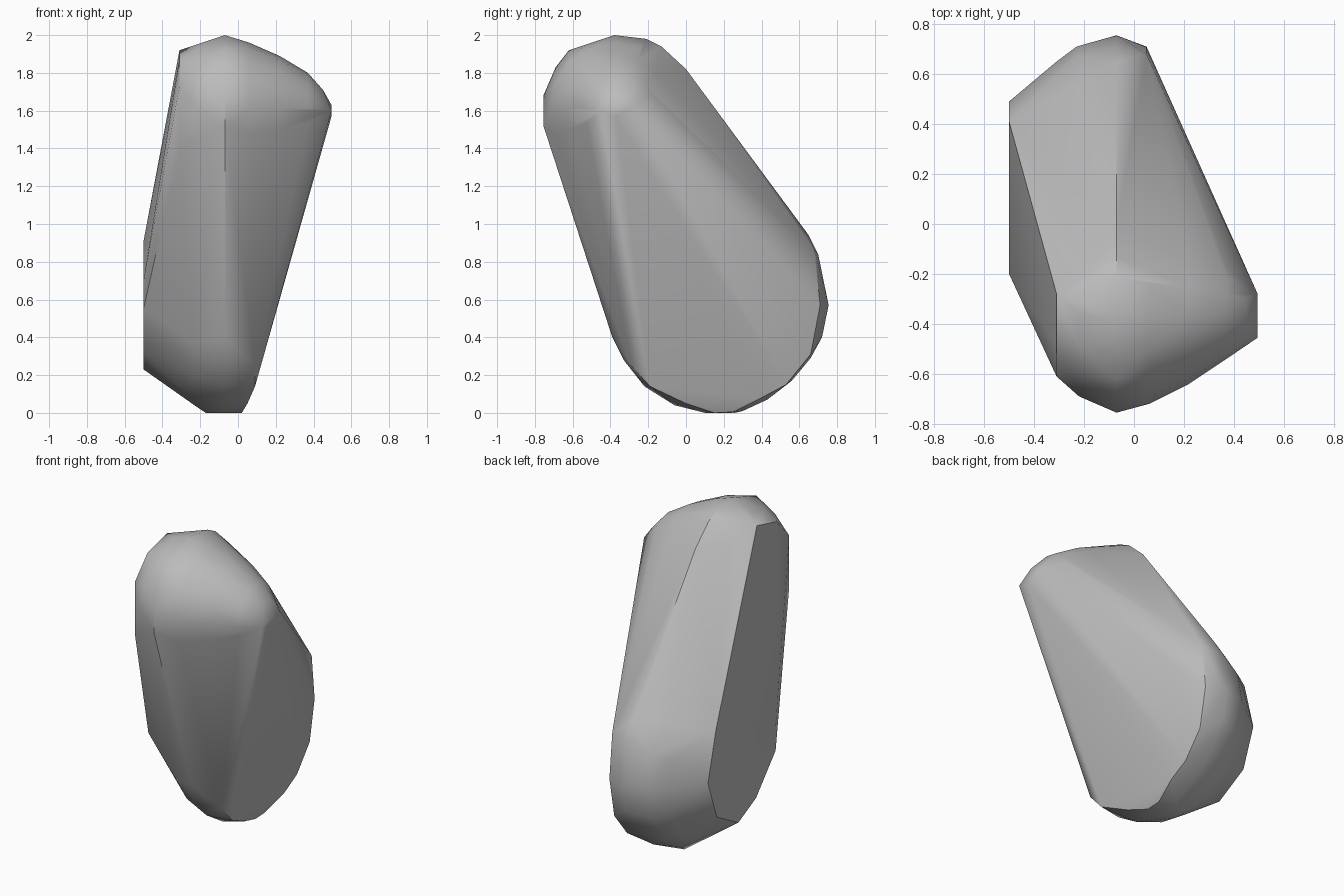
import bpy
import bmesh
import math

if "Cube" in bpy.data.objects:
    bpy.data.objects.remove(bpy.data.objects["Cube"], do_unlink=True)

stone_grey = bpy.data.materials.new("stone_grey")
stone_grey.use_nodes = True
stone_colour = (0.5, 0.5, 0.5, 1)
stone_grey.diffuse_color = stone_colour
stone_grey.node_tree.nodes["Principled BSDF"].inputs["Base Color"].default_value = stone_colour


def section(x, outline):
    """Points of an outline in y and z, placed at one x."""
    return [(x, y, z) for y, z in outline]


def ring(x, y, z, radius, sides=16):
    """Round cross-section facing along x."""
    angles = [math.tau * step / sides for step in range(sides)]
    return [(x, y + radius * math.cos(a), z + radius * math.sin(a)) for a in angles]


def convex_stone(name, points, material):
    """Wrap the cross-sections in one convex skin."""
    bm = bmesh.new()
    for point in points:
        bm.verts.new(point)
    result = bmesh.ops.convex_hull(bm, input=bm.verts)
    loose = {v for v in result["geom_interior"] + result["geom_unused"]
             if isinstance(v, bmesh.types.BMVert) and v.is_valid}
    bmesh.ops.delete(bm, geom=list(loose), context="VERTS")
    bmesh.ops.dissolve_limit(bm, angle_limit=math.radians(1), verts=bm.verts, edges=bm.edges)
    bmesh.ops.recalc_face_normals(bm, faces=bm.faces)
    mesh = bpy.data.meshes.new(name)
    bm.to_mesh(mesh)
    bm.free()
    mesh.materials.append(material)
    stone = bpy.data.objects.new(name, mesh)
    bpy.context.collection.objects.link(stone)
    bpy.ops.object.select_all(action="DESELECT")
    stone.select_set(True)
    bpy.context.view_layer.objects.active = stone
    bpy.ops.object.shade_smooth_by_angle(angle=math.radians(35))
    return stone


# Widest outline, leaning forward from base to crown
points = section(-0.07, [
    (-0.38, 2), (-0.21, 1.98), (-0.13, 1.94), (0, 1.82), (0.65, 0.94),
    (0.7, 0.84), (0.755, 0.57), (0.72, 0.4), (0.66, 0.29), (0.56, 0.17),
    (0.43, 0.07), (0.3, 0.01), (0.1, 0), (-0.06, 0.04), (-0.22, 0.14),
    (-0.33, 0.28), (-0.39, 0.4), (-0.755, 1.52), (-0.755, 1.68),
    (-0.69, 1.83), (-0.62, 1.92), (-0.53, 1.95)])

# Crown, tapering to a blunt tip on the left
points += ring(-0.22, -0.36, 1.62, 0.33)
points += ring(0.06, -0.37, 1.61, 0.35)
points += ring(0.22, -0.36, 1.61, 0.28)
points += ring(0.37, -0.35, 1.61, 0.19)
points += section(0.45, [(-0.4, 1.71), (-0.3, 1.7)])
points += section(0.495, [(-0.455, 1.6), (-0.28, 1.63), (-0.37, 1.57)])

# Crown's flat right edge
points += section(-0.31, [(-0.28, 1.92), (-0.48, 1.87), (-0.61, 1.73), (-0.61, 1.4)])

# Base, rounded toward its flat right side
points += section(-0.17, [(0.18, 0), (0.26, 0)])
points += ring(-0.23, 0.18, 0.57, 0.53)
points += ring(-0.31, 0.18, 0.57, 0.47)
points += section(-0.5, [
    (-0.2, 0.55), (0, 0.32), (0.18, 0.23), (0.4, 0.35),
    (0.49, 0.6), (0.41, 0.91), (-0.2, 0.7)])

# Rim of the broad left face
points += section(0.02, [(0.15, 0), (0.25, 0.005)])
points += section(0.05, [
    (0.4, 0.08), (0.53, 0.15), (0.66, 0.31), (0.71, 0.57), (0.68, 0.86), (0, 0.05)])
points += section(0.09, [(-0.19, 0.14), (-0.29, 0.25)])

convex_stone("stone", points, stone_grey)
